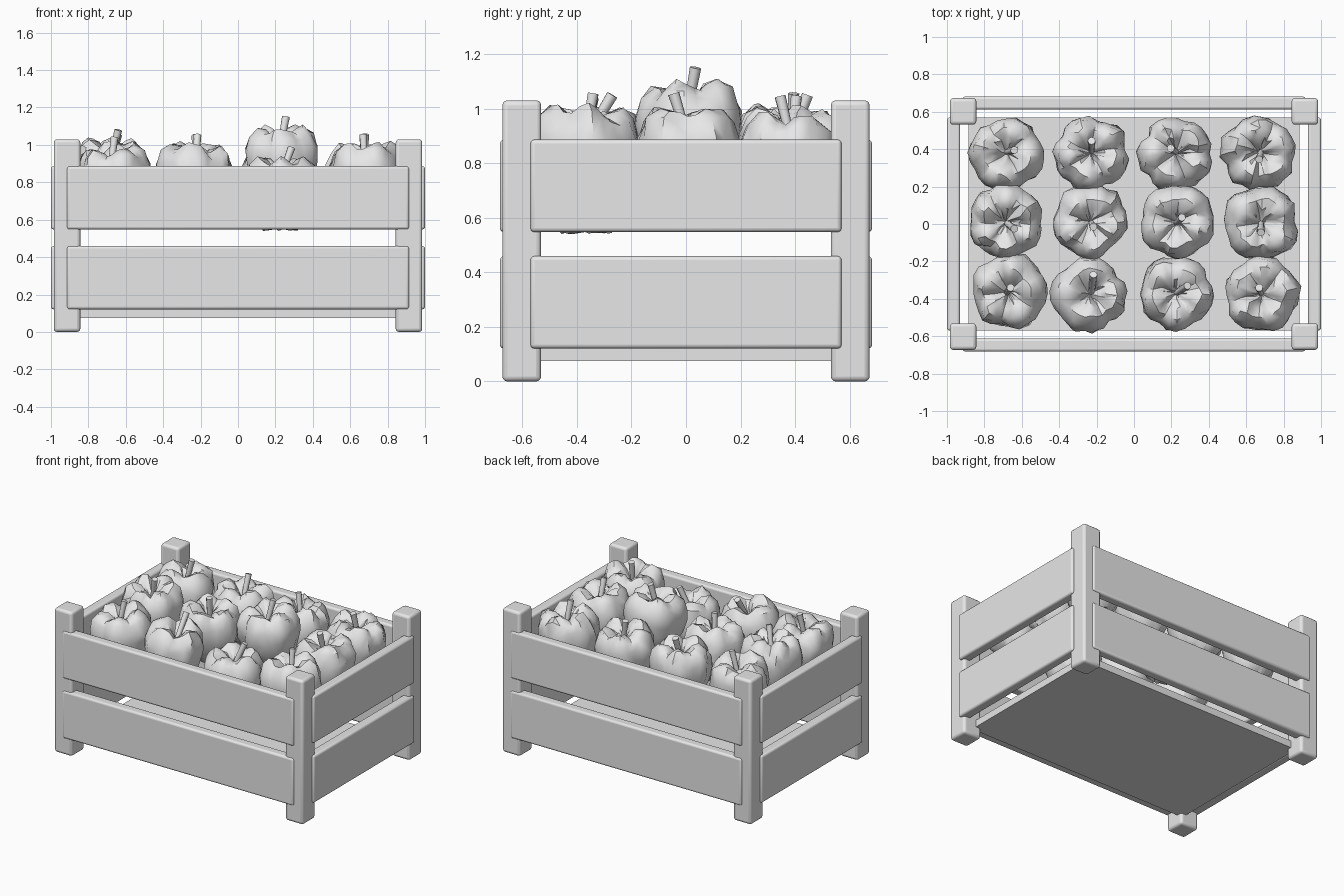
import bpy, bmesh, math, random
from mathutils import Matrix, Vector

cube = bpy.data.objects.get("Cube")
if cube:
    bpy.data.objects.remove(cube, do_unlink=True)

GREY = bpy.data.materials.new("plain_grey")
GREY.use_nodes = True
GREY.diffuse_color = (0.8, 0.8, 0.8, 1)
GREY.node_tree.nodes["Principled BSDF"].inputs["Base Color"].default_value = (0.8, 0.8, 0.8, 1)


def finish(name, bm, angle=35, bevel=0):
    """Turn a bmesh into a shaded object with an optional rounded edge."""
    bmesh.ops.recalc_face_normals(bm, faces=bm.faces[:])
    mesh = bpy.data.meshes.new(name)
    bm.to_mesh(mesh)
    bm.free()
    mesh.materials.append(GREY)
    obj = bpy.data.objects.new(name, mesh)
    bpy.context.collection.objects.link(obj)
    if bevel:
        mod = obj.modifiers.new("rounded_edges", 'BEVEL')
        mod.width, mod.segments = bevel, 3
    bpy.ops.object.select_all(action='DESELECT')
    obj.select_set(True)
    bpy.context.view_layer.objects.active = obj
    bpy.ops.object.shade_smooth_by_angle(angle=math.radians(angle))
    return obj


def box(name, centre, size, bevel=0):
    bm = bmesh.new()
    bmesh.ops.create_cube(bm, size=1)
    bmesh.ops.scale(bm, vec=size, verts=bm.verts)
    bmesh.ops.translate(bm, vec=centre, verts=bm.verts)
    return finish(name, bm, bevel=bevel)


# Crate: corner posts, two slats per side, floor panel
for sx, side in ((-1, "right"), (1, "left")):
    for sy, end in ((-1, "front"), (1, "back")):
        box(f"{end}_{side}_post", (sx * 0.914, sy * 0.602, 0.515), (0.142, 0.142, 1.03), 0.018)
for level, z in (("lower", 0.29), ("upper", 0.717)):
    for s, end, side in ((-1, "front", "right"), (1, "back", "left")):
        box(f"{level}_{end}_slat", (0, s * 0.647, z), (1.83, 0.07, 0.338), 0.014)
        box(f"{level}_{side}_slat", (s * 0.965, 0, z), (0.07, 1.14, 0.338), 0.014)
box("floor_panel", (0, 0, 0.1), (1.77, 1.14, 0.05))

# Vegetable profile: radius and depth below the shoulder, from the top dimple down
PROFILE = [(0.03, -0.07), (0.08, -0.015), (0.13, 0), (0.172, -0.035), (0.195, -0.1),
           (0.197, -0.17), (0.175, -0.25), (0.145, -0.32), (0.095, -0.37), (0.04, -0.365)]
SEGMENTS = 25


def vegetable(name, x, y, top, rng):
    """Crumpled, lobed body with a deep dimple and creases running into it."""
    bm = bmesh.new()
    phase, twist = rng.uniform(0, math.tau), rng.uniform(-0.5, 0.5)
    lobes = rng.choice((4, 5, 5, 6))
    grow = [rng.uniform(0.97, 1.05) for _ in range(SEGMENTS)]
    rings = []
    for i, (r, z) in enumerate(PROFILE):
        ring = []
        for k in range(SEGMENTS):
            a = math.tau * k / SEGMENTS + twist * i / len(PROFILE)
            crease = abs(math.sin(lobes * a / 2 + phase))
            radius = r * grow[k] * (0.9 + 0.12 * crease ** 0.6) + rng.uniform(-0.008, 0.008)
            lift = (crease - 0.7) * 0.045 * (i < 4) + rng.uniform(-0.01, 0.01)
            ring.append(bm.verts.new((radius * math.cos(a), radius * math.sin(a), z + lift)))
        rings.append(ring)
    for upper, lower in zip(rings, rings[1:]):
        for k in range(SEGMENTS):
            n = (k + 1) % SEGMENTS
            bm.faces.new((upper[k], lower[k], lower[n], upper[n]))
    for ring, z in ((rings[0], -0.09), (rings[-1], -0.34)):
        tip = bm.verts.new((0, 0, z))
        for k in range(SEGMENTS):
            bm.faces.new((ring[k], ring[(k + 1) % SEGMENTS], tip))
    bmesh.ops.triangulate(bm, faces=bm.faces[:])
    tilt = Matrix.Rotation(rng.uniform(-0.12, 0.12), 4, 'X') @ Matrix.Rotation(rng.uniform(-0.12, 0.12), 4, 'Y')
    bm.transform(Matrix.Translation((x, y, top)) @ tilt)
    finish(name, bm, 45)


def stem(name, base, tip):
    """Short tapered stalk leaning from the dimple to its tip."""
    base, tip = Vector(base), Vector(tip)
    axis = tip - base
    bm = bmesh.new()
    bmesh.ops.create_cone(bm, cap_ends=True, segments=8, radius1=0.016, radius2=0.021, depth=axis.length)
    bm.transform(Matrix.Translation((base + tip) / 2) @ axis.to_track_quat('Z', 'Y').to_matrix().to_4x4())
    finish(name, bm, 50)


# Rows from back to front: shoulder height and stem tip offset for each column
ROWS = [
    (0.385, [(0.99, 0.04, 0.01), (0.985, 0, 0.06), (0.98, -0.03, 0.02), (0.98, -0.01, -0.04)]),
    (0.005, [(1.015, 0.04, -0.03), (0.99, 0.01, -0.02), (1.085, 0.03, 0.03), (0.99, 0, -0.05)]),
    (-0.37, [(0.975, 0.02, 0.03), (0.985, 0.01, 0.1), (0.92, 0.06, 0.04), (0.99, -0.01, 0.03)]),
]
rng = random.Random(7)
for row, (y, items) in enumerate(ROWS, 1):
    for col, (top, dx, dy) in enumerate(items, 1):
        x = -0.68 + 0.453 * (col - 1)
        vegetable(f"vegetable_{row}_{col}", x, y, top, rng)
        stem(f"stem_{row}_{col}", (x, y, top - 0.1), (x + dx, y + dy, top + 0.065))
